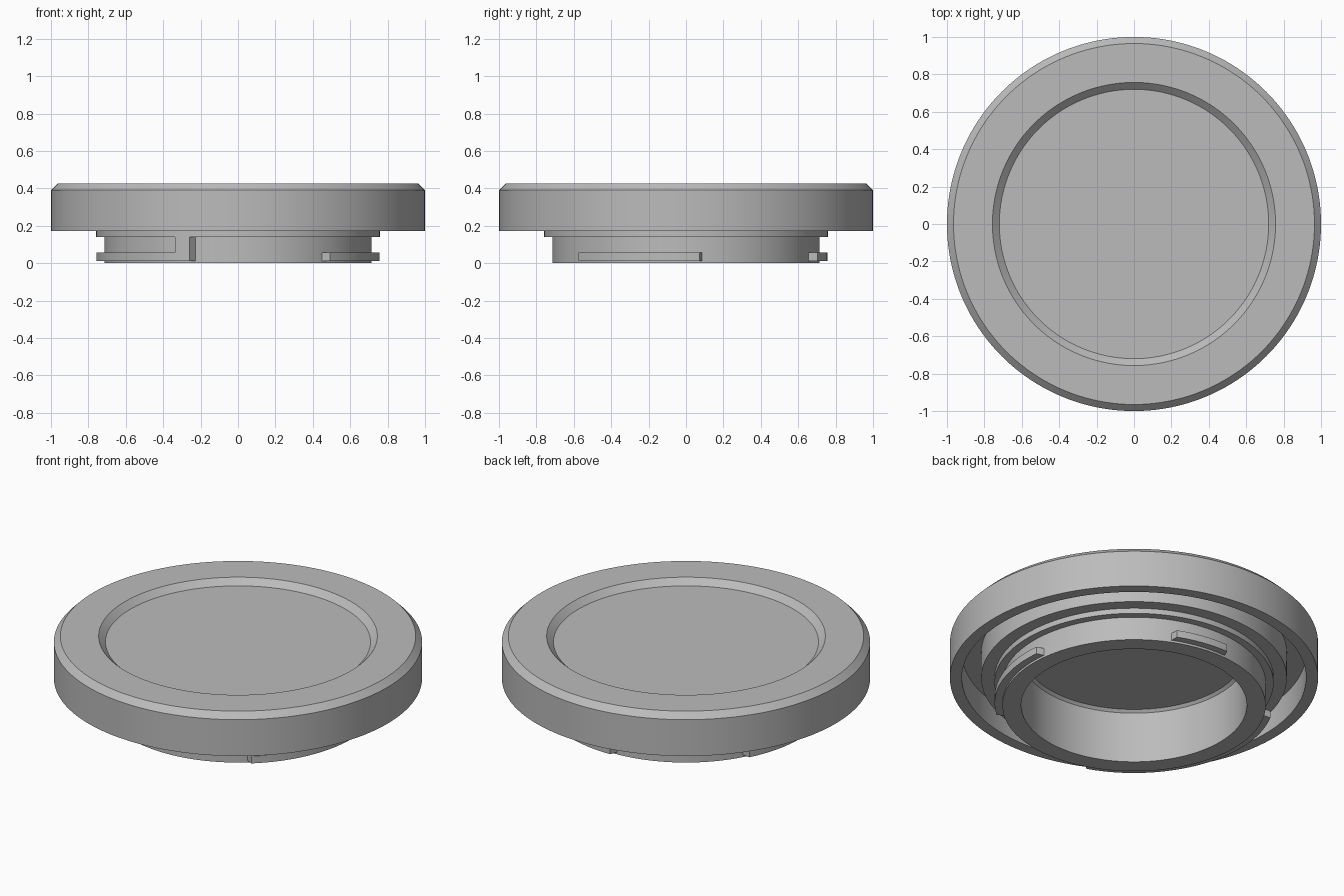
import bpy
import bmesh
from math import cos, sin, radians

cube = bpy.data.objects.get("Cube")
if cube:
    bpy.data.objects.remove(cube, do_unlink=True)

# Single matte grey for the whole cap
grey = bpy.data.materials.new("grey plastic")
grey.use_nodes = True
COLOUR = (0.5, 0.5, 0.5, 1)
grey.diffuse_color = COLOUR
grey.node_tree.nodes["Principled BSDF"].inputs["Base Color"].default_value = COLOUR


def finish(name, bm):
    bmesh.ops.recalc_face_normals(bm, faces=bm.faces)
    mesh = bpy.data.meshes.new(name)
    bm.to_mesh(mesh)
    bm.free()
    obj = bpy.data.objects.new(name, mesh)
    bpy.context.collection.objects.link(obj)
    mesh.materials.append(grey)
    bpy.ops.object.select_all(action='DESELECT')
    obj.select_set(True)
    bpy.context.view_layer.objects.active = obj
    bpy.ops.object.shade_smooth_by_angle(angle=radians(25))
    return obj


def lathe(name, profile, steps=160):
    """Revolve an (r, z) profile around z."""
    bm = bmesh.new()
    verts = [bm.verts.new((r, 0, z)) for r, z in profile]
    edges = [bm.edges.new(pair) for pair in zip(verts, verts[1:])]
    bmesh.ops.spin(bm, geom=verts + edges, cent=(0, 0, 0), axis=(0, 0, 1),
                   angle=radians(360), steps=steps, use_merge=True)
    bmesh.ops.remove_doubles(bm, verts=bm.verts, dist=1e-5)
    return finish(name, bm)


def arc_block(name, start, end, low, high, inner=0.70, outer=0.757, flare=2):
    """Curved block on the barrel; its ends flare towards the barrel."""
    bm = bmesh.new()
    steps = max(4, round((end - start) / 2))
    rings = []
    for i in range(steps + 1):
        t = i / steps
        a_out = radians(start + (end - start) * t)
        a_in = radians(start - flare + (end - start + 2 * flare) * t)
        rings.append([bm.verts.new((r * cos(a), r * sin(a), z))
                      for r, a, z in ((inner, a_in, low), (outer, a_out, low),
                                      (outer, a_out, high), (inner, a_in, high))])
    for a, b in zip(rings, rings[1:]):
        for k in range(4):
            j = (k + 1) % 4
            bm.faces.new((a[k], a[j], b[j], b[k]))
    bm.faces.new(rings[0])
    bm.faces.new(rings[-1])
    return finish(name, bm)


# Cap: dished top, chamfered rim, underside groove, stepped collar, hollow barrel
lathe("cap_body", [
    (0, 0.39), (0.72, 0.39), (0.757, 0.425), (0.965, 0.425), (1, 0.39),
    (1, 0.172), (0.935, 0.172), (0.935, 0.33), (0.83, 0.33), (0.83, 0.172),
    (0.758, 0.172), (0.758, 0.14), (0.715, 0.14), (0.715, 0),
    (0.613, 0), (0.613, 0.305), (0.598, 0.32), (0, 0.32)])

# Bayonet tabs around the barrel foot
TAB_LOW, TAB_HIGH = 0.013, 0.056
for name, start, end in (("right_tab", -49.5, 5.5),
                         ("back_tab", 68, 92),
                         ("left_tab", 152, 249)):
    arc_block(name, start, end, TAB_LOW, TAB_HIGH)

# Upright rotation stop at the end of the long tab
arc_block("rotation_stop", 243.6, 250, TAB_LOW, 0.142)
